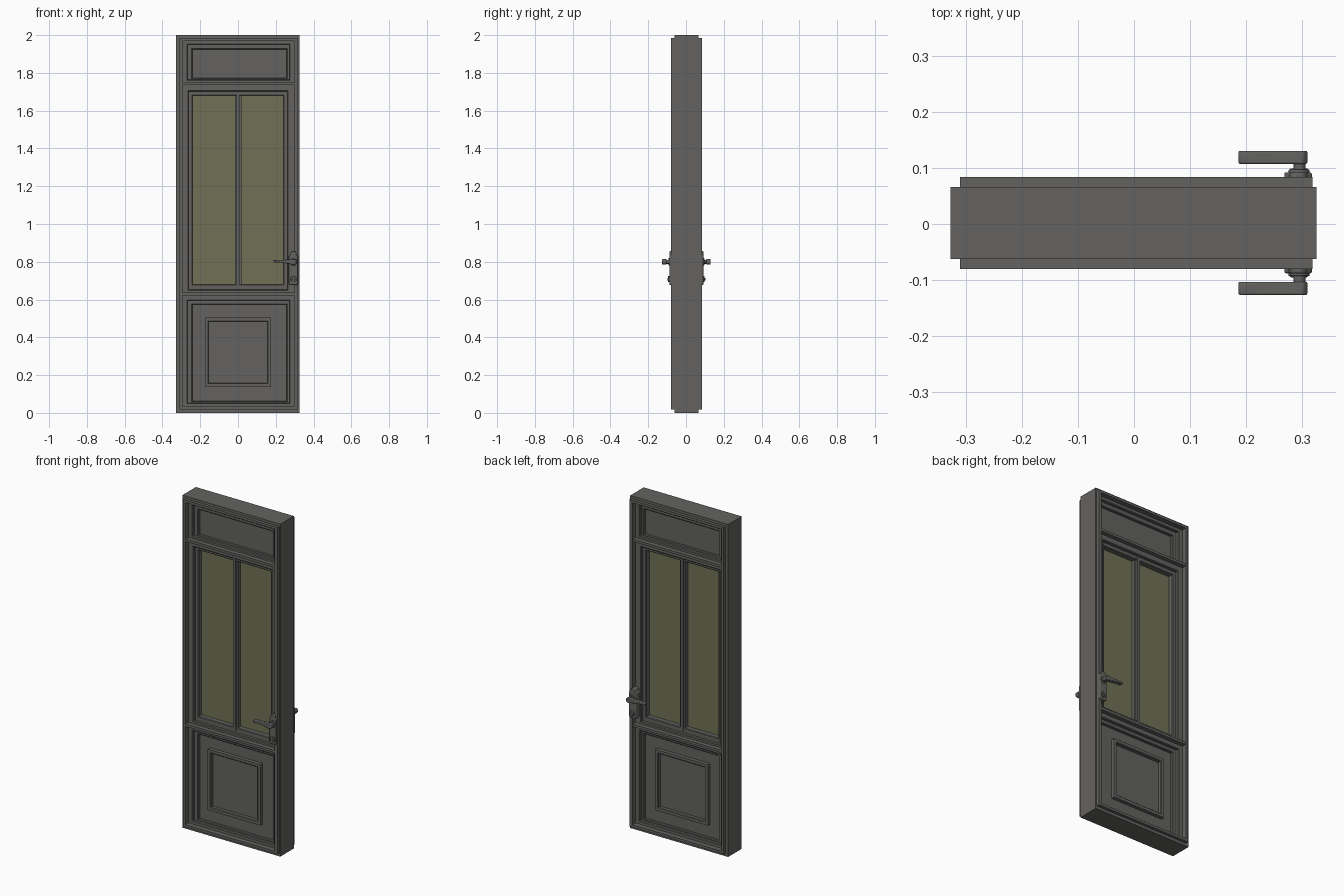
import bpy, bmesh, math
from mathutils import Matrix, Vector

if "Cube" in bpy.data.objects:
    bpy.data.objects.remove(bpy.data.objects["Cube"])

YC = 0.002  # middle of the door thickness


def material(name, rgb):
    m = bpy.data.materials.new(name)
    m.diffuse_color = (*rgb, 1)
    m.use_nodes = True
    m.node_tree.nodes["Principled BSDF"].inputs["Base Color"].default_value = m.diffuse_color
    return m


GREY = material("dark grey paint", (0.125, 0.123, 0.119))
GLASS = material("olive glass", (0.165, 0.165, 0.094))


def finish(name, bm, mat=GREY, bevel=0, smooth=False):
    bmesh.ops.recalc_face_normals(bm, faces=bm.faces)
    me = bpy.data.meshes.new(name)
    bm.to_mesh(me)
    bm.free()
    me.materials.append(mat)
    ob = bpy.data.objects.new(name, me)
    bpy.context.collection.objects.link(ob)
    if bevel:
        b = ob.modifiers.new("bevel", "BEVEL")
        b.width, b.segments, b.limit_method = bevel, 2, "ANGLE"
    if smooth:
        bpy.ops.object.select_all(action="DESELECT")
        bpy.context.view_layer.objects.active = ob
        ob.select_set(True)
        bpy.ops.object.shade_smooth_by_angle(angle=math.radians(35))
    return ob


def box(name, r, d, mat=GREY):
    """Block over rectangle r = (x0, x1, z0, z1), d deep each side of the middle."""
    x0, x1, z0, z1 = r
    bm = bmesh.new()
    bmesh.ops.create_cube(bm, size=1, matrix=Matrix.Translation(
        ((x0 + x1) / 2, YC, (z0 + z1) / 2)) @ Matrix.Diagonal((x1 - x0, 2 * d, z1 - z0, 1)))
    return finish(name, bm, mat)


def frame(name, outer, inner, d, slope=0.0):
    """Rectangular ring; slope chamfers its inner edge towards the opening."""
    def loop(r, y, g=0):
        x0, x1, z0, z1 = r
        return [bm.verts.new((x, YC + y, z)) for x, z in
                ((x0 - g, z0 - g), (x1 + g, z0 - g), (x1 + g, z1 + g), (x0 - g, z1 + g))]
    bm = bmesh.new()
    loops = [loop(outer, -d), loop(inner, -d, slope)]
    if slope:
        loops += [loop(inner, -d + slope), loop(inner, d - slope)]
    loops += [loop(inner, d, slope), loop(outer, d)]
    for a, b in zip(loops, loops[1:] + loops[:1]):
        for i in range(4):
            j = (i + 1) % 4
            bm.faces.new((a[i], a[j], b[j], b[i]))
    return finish(name, bm)


def prism(name, pts, s, d0, d1, bevel=0.003):
    """Outline in x and z, extruded from depth d0 to d1 on side s."""
    bm = bmesh.new()
    f = bm.faces.new([bm.verts.new((x, YC + s * d0, z)) for x, z in pts])
    ext = bmesh.ops.extrude_face_region(bm, geom=[f])
    bmesh.ops.translate(bm, vec=Vector((0, s * (d1 - d0), 0)),
                        verts=[v for v in ext["geom"] if isinstance(v, bmesh.types.BMVert)])
    return finish(name, bm, bevel=bevel, smooth=True)


def disc(name, x, z, r, s, d0, d1, bevel=0.002):
    pts = [(x + r * math.cos(a * math.pi / 12), z + r * math.sin(a * math.pi / 12))
           for a in range(24)]
    return prism(name, pts, s, d0, d1, bevel)


# Outer casing and the raised moulding around the leaf
casing = (-0.327, 0.325, 0, 2)
rim = (-0.31, 0.318, 0.018, 1.985)
leaf = (-0.295, 0.298, 0.033, 1.97)
frame("outer_casing", casing, rim, 0.064)
frame("raised_rim", rim, leaf, 0.082)

# Raised rails between the three bays
box("upper_rail", (-0.295, 0.298, 1.735, 1.75), 0.078)
box("lower_rail", (-0.295, 0.298, 0.622, 0.637), 0.078)

# Each bay steps down to its panel or window
bays = {
    "top": [(-0.295, 0.298, 1.75, 1.97), (-0.267, 0.272, 1.765, 1.95), (-0.242, 0.257, 1.772, 1.925)],
    "window": [(-0.295, 0.298, 0.637, 1.735), (-0.262, 0.262, 0.652, 1.702), (-0.24, 0.24, 0.68, 1.68)],
    "bottom": [(-0.295, 0.298, 0.033, 0.622), (-0.267, 0.272, 0.053, 0.594), (-0.242, 0.257, 0.062, 0.573)],
}
for name, (a, b, c) in bays.items():
    frame(name + "_outer_step", a, b, 0.052, 0.004)
    frame(name + "_inner_step", b, c, 0.034, 0.004)
    if name != "window":
        box(name + "_panel", c, 0.018)

# Raised square moulding on the bottom panel
frame("square_moulding", (-0.175, 0.175, 0.138, 0.504), (-0.155, 0.155, 0.159, 0.483), 0.04, 0.004)

# Glass and centre mullion
box("left_glass", (-0.24, -0.017, 0.68, 1.68), 0.004, GLASS)
box("right_glass", (0.019, 0.24, 0.68, 1.68), 0.004, GLASS)
box("mullion", (-0.017, 0.019, 0.68, 1.68), 0.026)
box("mullion_bead", (-0.007, 0.009, 0.66, 1.697), 0.038)

# Lock plate, lever handle and key cylinder on both sides
plate = [(0.274, 0.677), (0.311, 0.677), (0.317, 0.685), (0.317, 0.832), (0.309, 0.838),
         (0.307, 0.85), (0.3, 0.856), (0.285, 0.856), (0.278, 0.85), (0.276, 0.838),
         (0.268, 0.832), (0.268, 0.685)]
lever = [(0.186, 0.8), (0.192, 0.796), (0.22, 0.796), (0.26, 0.791), (0.285, 0.785),
         (0.302, 0.785), (0.309, 0.792), (0.309, 0.806), (0.302, 0.814), (0.285, 0.814),
         (0.26, 0.811), (0.22, 0.81), (0.192, 0.81), (0.186, 0.806)]
for side, s in (("front", -1), ("back", 1)):
    prism(side + "_lock_plate", plate, s, 0.03, 0.09)
    disc(side + "_handle_rose", 0.294, 0.8, 0.019, s, 0.085, 0.095)
    disc(side + "_handle_neck", 0.295, 0.8, 0.0105, s, 0.09, 0.11, 0)
    prism(side + "_lever", lever, s, 0.105, 0.1285, 0.004)
    disc(side + "_key_cylinder", 0.294, 0.708, 0.016, s, 0.085, 0.097)
    disc(side + "_key_core", 0.294, 0.708, 0.007, s, 0.09, 0.1, 0.001)
